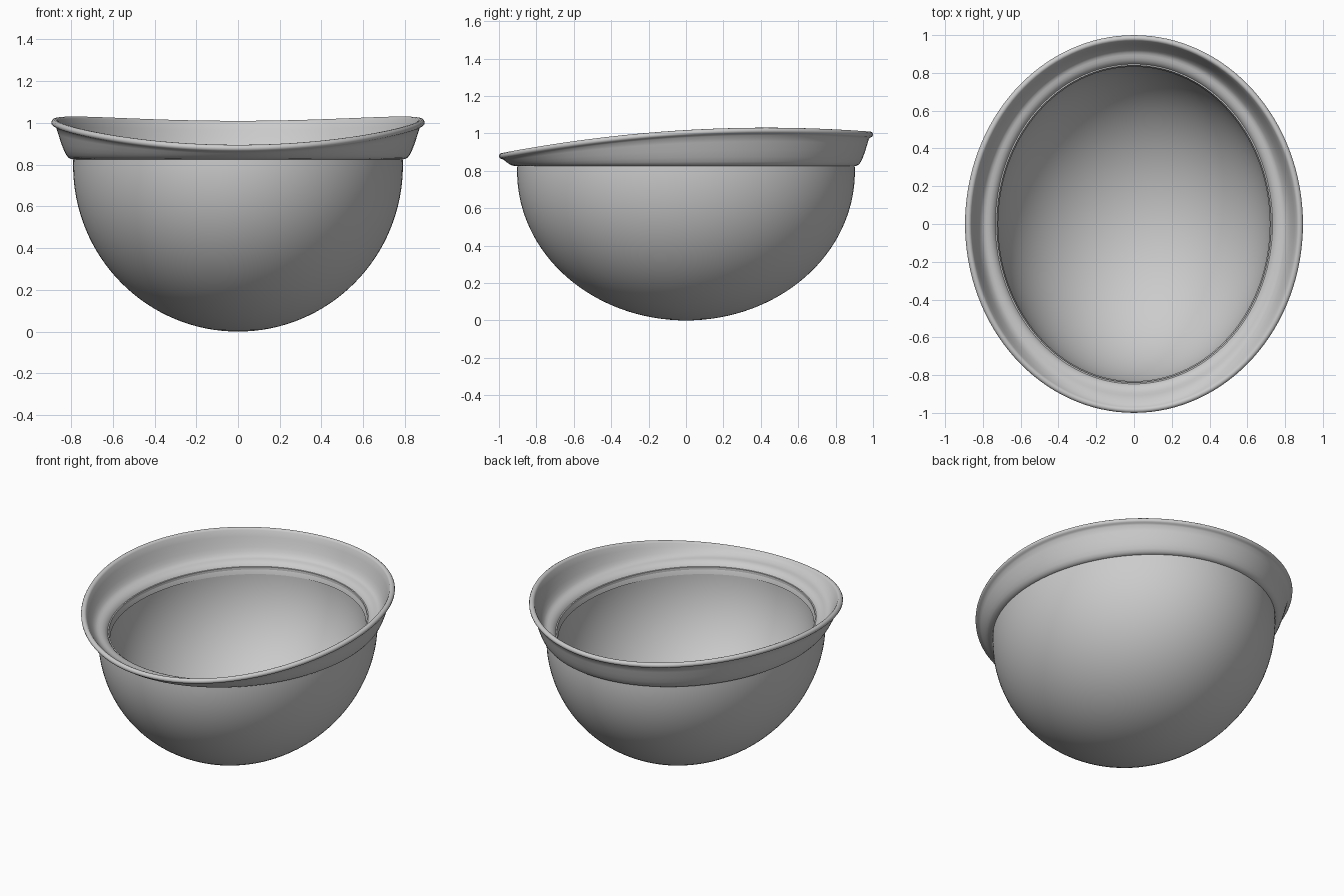
import bpy, bmesh, math

if "Cube" in bpy.data.objects:
    bpy.data.objects.remove(bpy.data.objects["Cube"])

SEG = 128
RX, RY = 0.79, 0.903     # oval half widths of the crown
SEAT = 0.825             # height where brim meets crown
THICK = 0.064            # crown wall thickness
WIDE = 0.097             # brim width

felt = bpy.data.materials.new("grey felt")
felt.diffuse_color = (0.6, 0.6, 0.6, 1)
felt.use_nodes = True
felt.node_tree.nodes["Principled BSDF"].inputs["Base Color"].default_value = felt.diffuse_color


def rim_top(y):
    """Height of the curled rim along the length of the oval."""
    return 1.018 + 0.0575 * y - 0.0655 * y * y


def loft(name, ring_fns, closed, start_pole=None, end_pole=None):
    """Skin a list of functions angle -> (x, y, z) into rings of faces."""
    bm = bmesh.new()
    rings = [[bm.verts.new(f(2 * math.pi * i / SEG)) for i in range(SEG)] for f in ring_fns]
    pairs = list(zip(rings, rings[1:]))
    if closed:
        pairs.append((rings[-1], rings[0]))
    for a, b in pairs:
        for i in range(SEG):
            j = (i + 1) % SEG
            bm.faces.new((a[i], a[j], b[j], b[i]))
    for z, ring in ((start_pole, rings[0]), (end_pole, rings[-1])):
        if z is not None:
            pole = bm.verts.new((0, 0, z))
            for i in range(SEG):
                bm.faces.new((pole, ring[i], ring[(i + 1) % SEG]))
    bmesh.ops.recalc_face_normals(bm, faces=bm.faces)
    me = bpy.data.meshes.new(name)
    bm.to_mesh(me)
    bm.free()
    me.materials.append(felt)
    ob = bpy.data.objects.new(name, me)
    bpy.context.collection.objects.link(ob)
    bpy.context.view_layer.objects.active = ob
    ob.select_set(True)
    bpy.ops.object.shade_smooth_by_angle(angle=math.radians(40))
    ob.select_set(False)


def dome_ring(a, thick):
    r, z = math.sin(a), 0.795 - (0.795 - thick) * math.cos(a)
    return lambda t: ((RX - thick) * r * math.cos(t), (RY - thick) * r * math.sin(t), z)


def oval(t, off):
    """Point on the oval; the brim is slightly wider at the sides."""
    k = 1.08 if off > 0 else 1.0
    return (RX + off * k) * math.cos(t), (RY + off) * math.sin(t)


def flat_ring(off, z):
    return lambda t: (*oval(t, off), z)


def brim_ring(off, base, frac, drop):
    """Ring whose height is a fraction of the way from base to the rim, less drop."""
    def f(t):
        top = rim_top(math.sin(t)) - drop
        return (*oval(t, off), base + frac * (top - base))
    return f


# Crown: thick-walled half ellipsoid, open at the top
angles = [math.pi / 2 * i / 32 for i in range(1, 33)]
crown = [dome_ring(a, 0) for a in angles]
crown += [flat_ring(-0.001, SEAT + 0.004), flat_ring(-THICK, SEAT + 0.004)]
crown += [dome_ring(a, THICK) for a in reversed(angles)]
loft("crown", crown, False, 0.0, THICK)

# Brim: outer wall, rolled bead, inner wall, and lip turned down inside the crown
bead = 0.016
outer = [(0.001, 0.0), (0.010, 0.015), (0.021, 0.055), (0.031, 0.14), (0.042, 0.29),
         (0.054, 0.50), (0.066, 0.76), (0.075, 0.95)]
brim = [brim_ring(o, SEAT, f, 2 * bead) for o, f in outer]
for i in range(9):
    a = math.radians(-80 + i * 30)
    brim.append(brim_ring(WIDE - bead + bead * math.cos(a), 0, 1, bead - bead * math.sin(a)))
inner = [(0.055, 0.78), (0.045, 0.56), (0.035, 0.36), (0.025, 0.20), (0.015, 0.10),
         (0.005, 0.03), (-0.008, 0.0)]
brim += [brim_ring(o, 0.860, f, bead) for o, f in inner]
lip = [(-0.021, 0.857), (-0.036, 0.851), (-0.049, 0.840), (-0.059, 0.825), (-0.066, 0.807),
       (-0.071, 0.785), (-0.062, 0.785), (-0.03, SEAT)]
brim += [flat_ring(o, z) for o, z in lip]
loft("brim", brim, True)
